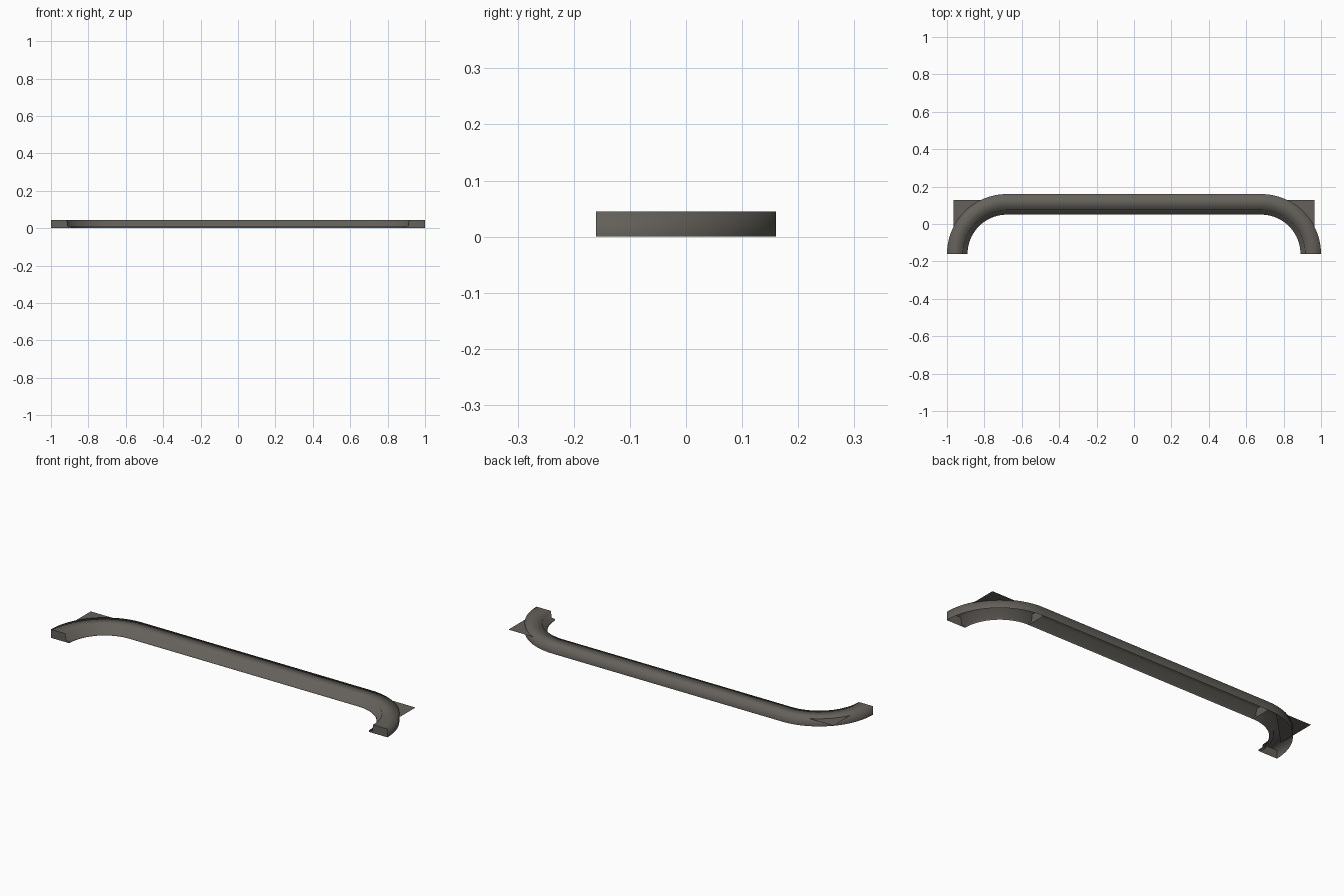
import bpy, math

if "Cube" in bpy.data.objects:
    bpy.data.objects.remove(bpy.data.objects["Cube"])

mat = bpy.data.materials.new("warm dark grey")
mat.diffuse_color = (0.13, 0.12, 0.105, 1)
mat.use_nodes = True
mat.node_tree.nodes["Principled BSDF"].inputs["Base Color"].default_value = mat.diffuse_color

H = 0.045
CX, CY, R = 0.68, -0.16, 0.32
# cross-section: (inset from outer edge, height); open underneath
PROFILE = [(0, 0), (0, H), (0.085, H), (0.09, 0.01), (0.11, 0.008), (0.11, 0)]
STEPS = 20


def add_mesh(name, verts, faces, smooth=False):
    me = bpy.data.meshes.new(name)
    me.from_pydata(verts, [], faces)
    me.materials.append(mat)
    for p in me.polygons:
        p.use_smooth = smooth
    ob = bpy.data.objects.new(name, me)
    bpy.context.collection.objects.link(ob)
    return ob


def section(cx, angle):
    return [(cx + (R - w) * math.cos(angle), CY + (R - w) * math.sin(angle), z) for w, z in PROFILE]


# rail shell: right corner, straight run, left corner
rings = [section(CX, math.pi / 2 * i / STEPS) for i in range(STEPS + 1)]
rings += [section(-CX, math.pi / 2 * (1 + i / STEPS)) for i in range(STEPS + 1)]
n = len(PROFILE)
verts = [v for ring in rings for v in ring]
faces = [(r * n + k, (r + 1) * n + k, (r + 1) * n + k + 1, r * n + k + 1)
         for r in range(len(rings) - 1) for k in range(n - 1)]
add_mesh("rail_shell", verts, faces, True)

# closed ends and inner ribs where the corners meet the straight run
for name, ring in (("right_end", rings[0]), ("right_rib", rings[STEPS]),
                   ("left_rib", rings[STEPS + 1]), ("left_end", rings[-1])):
    add_mesh(name, ring, [tuple(range(n))])

# flat gusset sheets behind the rounded corners
for name, s in (("right_gusset", 1), ("left_gusset", -1)):
    pts = [(s * 0.965, -0.09, 0.041), (s * 0.965, 0.128, 0.041), (s * 0.75, 0.128, 0.041)]
    add_mesh(name, pts, [(0, 2, 1) if s > 0 else (0, 1, 2)])
